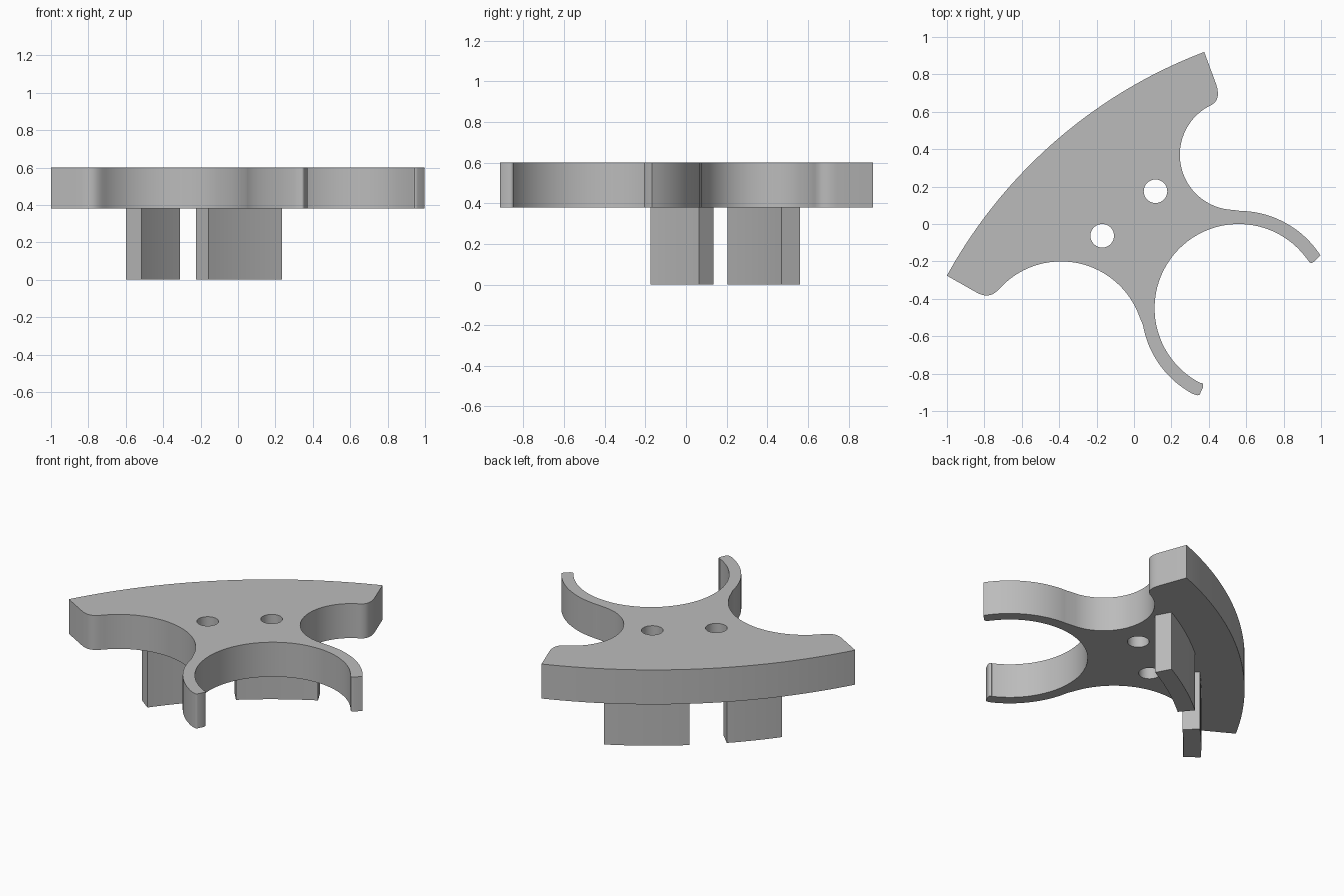
import bpy, bmesh
from math import radians, cos, sin

cube = bpy.data.objects.get("Cube")
if cube:
    bpy.data.objects.remove(cube)

grey = bpy.data.materials.new("plain grey")
grey.use_nodes = True
grey.diffuse_color = (0.5, 0.5, 0.5, 1)
grey.node_tree.nodes["Principled BSDF"].inputs["Base Color"].default_value = (0.5, 0.5, 0.5, 1)


def arc(center, r, start, end, steps=32):
    """Points along an arc, angles in degrees."""
    angles = [radians(start + (end - start) * i / steps) for i in range(steps + 1)]
    return [(center[0] + r * cos(a), center[1] + r * sin(a)) for a in angles]


def bend(a, b, c, steps=6):
    """Rounded corner from a to c, pulled toward b."""
    ts = [i / steps for i in range(steps + 1)]
    return [tuple((1 - t) ** 2 * p + 2 * t * (1 - t) * q + t * t * s
                  for p, q, s in zip(a, b, c)) for t in ts]


def slab(name, loops, z0, z1):
    """Extrude an outline, with optional hole loops, between two heights."""
    bm = bmesh.new()
    edges = []
    for loop in loops:
        vs = [bm.verts.new((x, y, z0)) for x, y in loop]
        edges += [bm.edges.new((vs[i - 1], vs[i])) for i in range(len(vs))]
    bmesh.ops.triangle_fill(bm, edges=edges, use_beauty=True, use_dissolve=False)
    ext = bmesh.ops.extrude_face_region(bm, geom=bm.faces[:], use_keep_orig=True)
    for v in ext["geom"]:
        if isinstance(v, bmesh.types.BMVert):
            v.co.z = z1
    bmesh.ops.recalc_face_normals(bm, faces=bm.faces[:])
    mesh = bpy.data.meshes.new(name)
    bm.to_mesh(mesh)
    bm.free()
    mesh.materials.append(grey)
    obj = bpy.data.objects.new(name, mesh)
    bpy.context.collection.objects.link(obj)
    bpy.ops.object.select_all(action='DESELECT')
    obj.select_set(True)
    bpy.context.view_layer.objects.active = obj
    bpy.ops.object.shade_smooth_by_angle(angle=radians(30))


hub = (1.313, -1.548)      # centre shared by the outer rim and the legs
cradle = (0.56, -0.45)     # centre of the open ring
z_plate, z_top = 0.38, 0.6

# Plate outline, clockwise from the left corner of the rim
outline = arc(hub, 2.64, 151.2, 110.8, 48)
outline += bend((0.44, 0.745), (0.465, 0.67), (0.42, 0.64))
outline += arc((0.54, 0.37), 0.295, 115, 268)
outline += arc(cradle, 0.52, 89, 33)
outline += bend((0.96, -0.203), (0.942, -0.216), (0.932, -0.195), 4)
outline += arc(cradle, 0.45, 37, 243, 48)
outline += bend((0.362, -0.85), (0.375, -0.855), (0.368, -0.875), 4)
outline += bend((0.352, -0.91), (0.345, -0.92), (0.33, -0.913), 4)
outline += arc(cradle, 0.52, 242, 190)
outline += arc((-0.39, -0.645), 0.445, 19, 139)
outline += bend((-0.74, -0.365), (-0.78, -0.397), (-0.835, -0.37))

# Two bolt holes
holes = [arc(c, 0.063, 0, 350, 35) for c in ((0.115, 0.175), (-0.17, -0.063))]
slab("plate", [outline] + holes, z_plate, z_top)

# Curved legs under the plate
for name, a, b in (("left_leg", 130, 118.1), ("right_leg", 143.1, 135.2)):
    slab(name, [arc(hub, 2.39, a, b, 12) + arc(hub, 2.288, b, a, 12)], 0, z_plate)
